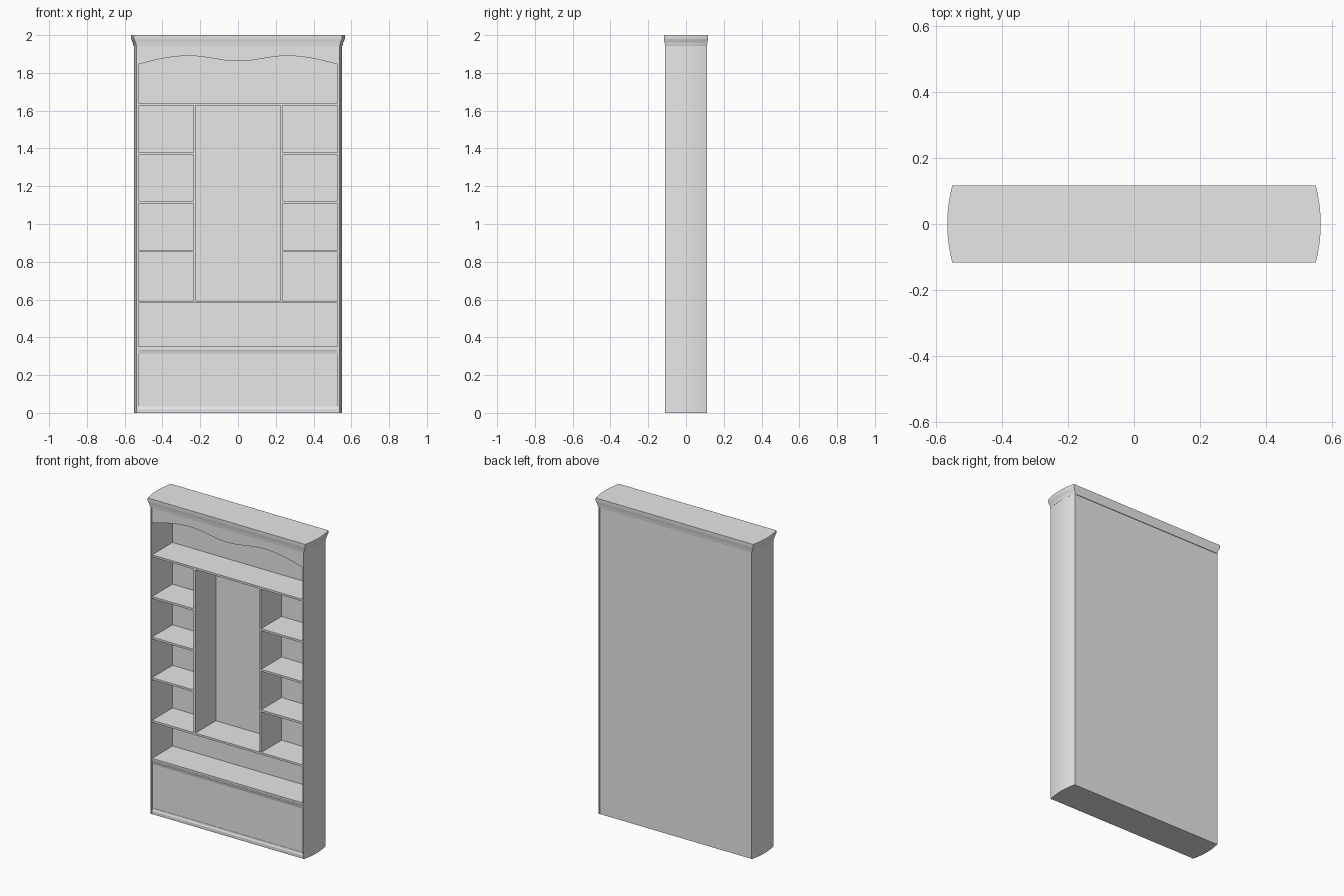
import bpy, bmesh, math
from mathutils import Vector

old = bpy.data.objects.get("Cube")
if old:
    bpy.data.objects.remove(old, do_unlink=True)

grey = bpy.data.materials.new("plain_grey")
grey.use_nodes = True
COLOUR = (0.8, 0.8, 0.8, 1)
grey.diffuse_color = COLOUR
grey.node_tree.nodes["Principled BSDF"].inputs["Base Color"].default_value = COLOUR

FRONT, BACK = -0.11, 0.11      # depth limits of the carcass
INNER = 0.528                  # inner face of the side panels
T = 0.013                      # board thickness


def finish(name, bm, smooth=False):
    bmesh.ops.recalc_face_normals(bm, faces=bm.faces)
    mesh = bpy.data.meshes.new(name)
    bm.to_mesh(mesh)
    bm.free()
    mesh.materials.append(grey)
    ob = bpy.data.objects.new(name, mesh)
    bpy.context.collection.objects.link(ob)
    if smooth:
        bpy.ops.object.select_all(action='DESELECT')
        ob.select_set(True)
        bpy.context.view_layer.objects.active = ob
        bpy.ops.object.shade_smooth_by_angle(angle=math.radians(25))
    return ob


def prism(name, outline, axis, a, b, smooth=False):
    """Extrude a 2D outline along the axis from a to b."""
    bm = bmesh.new()
    verts = []
    for p in outline:
        co = list(p)
        co.insert(axis, a)
        verts.append(bm.verts.new(co))
    face = bm.faces.new(verts)
    moved = bmesh.ops.extrude_face_region(bm, geom=[face])["geom"]
    step = Vector((0, 0, 0))
    step[axis] = b - a
    bmesh.ops.translate(bm, vec=step, verts=[v for v in moved if isinstance(v, bmesh.types.BMVert)])
    return finish(name, bm, smooth)


def board(name, x0, x1, y0, y1, z0, z1):
    return prism(name, [(x0, y0), (x1, y0), (x1, y1), (x0, y1)], 2, z0, z1)


def bowed_edge(corner, half_depth, sag, n=16):
    """Front-to-back arc of one bowed side."""
    pts = []
    for i in range(n + 1):
        t = -1 + 2 * i / n
        pts.append((corner + sag * (1 - t * t), half_depth * t))
    return pts


# Bowed side panels
for side, s in (("left", 1), ("right", -1)):
    arc = [(s * x, y) for x, y in bowed_edge(0.537, BACK, 0.014)]
    prism(side + "_side_panel", [(s * INNER, FRONT)] + arc + [(s * INNER, BACK)],
          2, 0, 1.945, True)

# Back panel and bottom board
board("back_panel", -INNER, INNER, 0.099, 0.107, 0, 1.945)
board("bottom_board", -INNER, INNER, -0.107, 0.1, 0, 0.012)

# Full-width shelves
for name, z in (("top_shelf", 1.635), ("middle_shelf", 0.587), ("lower_shelf", 0.346)):
    board(name, -INNER, INNER, -0.106, 0.1, z - T / 2, z + T / 2)

# Upright dividers with short shelves outside them
for side, s in (("left", 1), ("right", -1)):
    x0, x1 = sorted((s * 0.224, s * 0.236))
    board(side + "_divider", x0, x1, -0.106, 0.1, 0.593, 1.629)
    x0, x1 = sorted((s * 0.236, s * INNER))
    for i in range(3):
        z = 1.371 - i * 0.257
        board(f"{side}_short_shelf_{i + 1}", x0, x1, -0.106, 0.1, z - T / 2, z + T / 2)

# Base front with a moulding above and below
board("base_front", -INNER, INNER, -0.1, -0.088, 0.012, 0.34)
prism("base_top_moulding", [(-0.09, 0.34), (-0.108, 0.34), (-0.108, 0.334), (-0.105, 0.327),
                            (-0.103, 0.318), (-0.102, 0.313), (-0.09, 0.313)], 0, -INNER, INNER)
prism("base_bottom_moulding", [(-0.09, 0.012), (-0.107, 0.012), (-0.107, 0.02), (-0.104, 0.026),
                               (-0.102, 0.036), (-0.09, 0.036)], 0, -INNER, INNER)

# Wavy valance under the crown
wave = []
N = 48
for i in range(N + 1):
    x = -INNER + 2 * INNER * i / N
    u = abs(x) / 0.26
    if u < 1:
        z = 1.876 - 0.014 * math.cos(math.pi * u)
    else:
        z = 1.89 - 0.045 * (1 - math.cos(math.pi / 2 * (u - 1) / (INNER / 0.26 - 1)))
    wave.append((x, z))
prism("valance", wave + [(INNER, 1.95), (-INNER, 1.95)], 1, -0.108, -0.096, True)

# Flared crown: stacked rings of the bowed outline
bm = bmesh.new()
rings = []
for z, grow in ((1.942, 0.002), (1.949, 0.005), (1.954, 0.005), (1.965, 0.009),
                (1.976, 0.014), (1.982, 0.016), (2.0, 0.016)):
    edge = bowed_edge(0.535 + grow, 0.11 + 0.42 * grow, 0.015)
    loop = edge + [(-x, y) for x, y in reversed(edge)]
    rings.append([bm.verts.new((x, y, z)) for x, y in loop])
for low, high in zip(rings, rings[1:]):
    for i in range(len(low)):
        j = (i + 1) % len(low)
        bm.faces.new((low[i], low[j], high[j], high[i]))
bm.faces.new(rings[0])
bm.faces.new(rings[-1])
finish("crown", bm, True)
